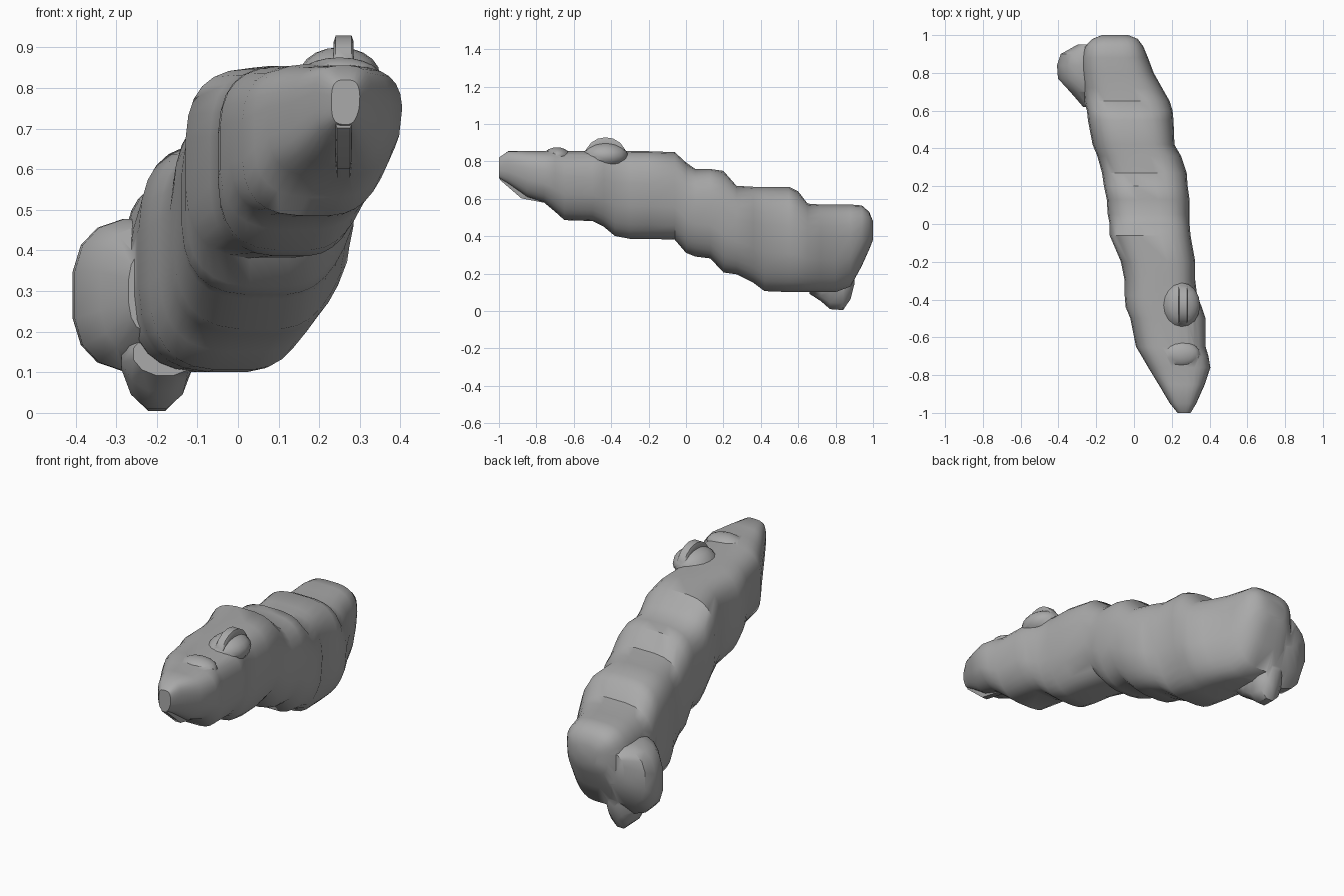
import bpy, bmesh, math

if "Cube" in bpy.data.objects:
    bpy.data.objects.remove(bpy.data.objects["Cube"])

grey = bpy.data.materials.new("plain_grey")
grey.use_nodes = True
grey.diffuse_color = (0.4, 0.4, 0.4, 1)
grey.node_tree.nodes["Principled BSDF"].inputs["Base Color"].default_value = (0.4, 0.4, 0.4, 1)


def loft(name, stations, sides, power, taper=0.0):
    """Rounded-box rings along y; each station is y, x min, x max, z min, z max."""
    bm = bmesh.new()
    rings = []
    for y, x0, x1, z0, z1 in stations:
        cx, cz, rx, rz = (x0 + x1) / 2, (z0 + z1) / 2, (x1 - x0) / 2, (z1 - z0) / 2
        ring = []
        for i in range(sides):
            a = 2 * math.pi * (i + 0.5) / sides
            u = math.copysign(abs(math.cos(a)) ** (2 / power), math.cos(a))
            v = math.copysign(abs(math.sin(a)) ** (2 / power), math.sin(a))
            cut = 1 + taper * min(v + 0.1, 0) if u > 0 else 1
            ring.append(bm.verts.new((cx + rx * u * cut, y, cz + rz * v)))
        rings.append(ring)
    for a, b in zip(rings, rings[1:]):
        for i in range(sides):
            j = (i + 1) % sides
            bm.faces.new((a[i], a[j], b[j], b[i]))
    bm.faces.new(rings[0][::-1])
    bm.faces.new(rings[-1])
    return finish(name, bm)


def ellipsoid(name, centre, size):
    bm = bmesh.new()
    bmesh.ops.create_uvsphere(bm, u_segments=16, v_segments=10, radius=1)
    bmesh.ops.scale(bm, vec=size, verts=bm.verts)
    bmesh.ops.translate(bm, vec=centre, verts=bm.verts)
    return finish(name, bm)


def finish(name, bm):
    bmesh.ops.recalc_face_normals(bm, faces=bm.faces)
    mesh = bpy.data.meshes.new(name)
    bm.to_mesh(mesh)
    bm.free()
    mesh.materials.append(grey)
    ob = bpy.data.objects.new(name, mesh)
    bpy.context.collection.objects.link(ob)
    return ob


# stepped trunk, from the narrow snout to the thick rear
trunk = loft("trunk", [
    (-1, .23, .30, .71, .82), (-.95, .19, .33, .68, .855), (-.85, .13, .375, .61, .855),
    (-.76, .075, .405, .58, .855), (-.70, .04, .395, .53, .86), (-.65, .01, .38, .485, .855),
    (-.5, -.02, .38, .48, .855), (-.44, -.045, .36, .45, .855), (-.38, -.05, .335, .40, .855),
    (-.3, -.05, .325, .385, .855), (-.2, -.07, .325, .385, .855), (-.06, -.13, .30, .38, .85),
    (0, -.13, .295, .31, .795), (.05, -.14, .295, .29, .76), (.13, -.145, .295, .28, .76),
    (.2, -.16, .285, .205, .75), (.27, -.17, .28, .195, .67), (.36, -.195, .25, .15, .665),
    (.42, -.22, .215, .105, .665), (.55, -.245, .21, .10, .665), (.6, -.25, .205, .10, .64),
    (.65, -.265, .19, .10, .575), (.72, -.27, .15, .10, .57), (.8, -.28, .105, .10, .57),
    (.88, -.28, .075, .13, .57), (.94, -.26, .05, .24, .565), (.98, -.22, .02, .33, .53),
    (1, -.17, -.03, .38, .48)], 28, 3.2, .3)

# swollen lobe on the rear right and the stub under it
lobe = loft("rear_lobe", [
    (.62, -.27, -.16, .2, .4), (.7, -.34, -.1, .14, .46), (.77, -.405, -.05, .1, .48),
    (.84, -.41, -.05, .1, .48), (.9, -.39, -.05, .17, .48), (.95, -.3, -.08, .28, .46)], 16, 2.7)
stub = loft("rear_stub", [
    (.66, -.26, -.1, .09, .2), (.72, -.29, -.1, .05, .25), (.77, -.29, -.11, .005, .28),
    (.84, -.28, -.12, .0, .28), (.88, -.25, -.14, .06, .28), (.9, -.23, -.16, .14, .25)], 12, 2)

# crest on the back of the head, with its sloping base, and brow
fin = []
for i in range(9):
    a = math.pi * i / 8
    fin.append((-.43 - .11 * math.cos(a), .235, .285, .78, .83 + .1 * math.sin(a)))
crest = loft("crest", fin, 8, 8)
base = ellipsoid("crest_base", (.25, -.43, .83), (.1, .12, .07))
brow = ellipsoid("brow", (.25, -.69, .83), (.1, .07, .045))

# narrow keel down the chin
keel = loft("chin_keel", [
    (-.995, .24, .28, .70, .8), (-.88, .24, .28, .6, .8), (-.75, .24, .28, .575, .8)], 8, 8)

# fuse the parts into one skin
parts = [lobe, stub, crest, base, brow, keel]
for part in parts:
    mod = trunk.modifiers.new("join_" + part.name, 'BOOLEAN')
    mod.operation = 'UNION'
    mod.solver = 'EXACT'
    mod.object = part
bpy.context.view_layer.update()
skin = bpy.data.meshes.new_from_object(trunk.evaluated_get(bpy.context.evaluated_depsgraph_get()))
trunk.modifiers.clear()
trunk.data = skin
for part in parts:
    bpy.data.objects.remove(part)

bpy.ops.object.select_all(action='DESELECT')
trunk.select_set(True)
bpy.context.view_layer.objects.active = trunk
bpy.ops.object.shade_smooth_by_angle(angle=math.radians(40))
